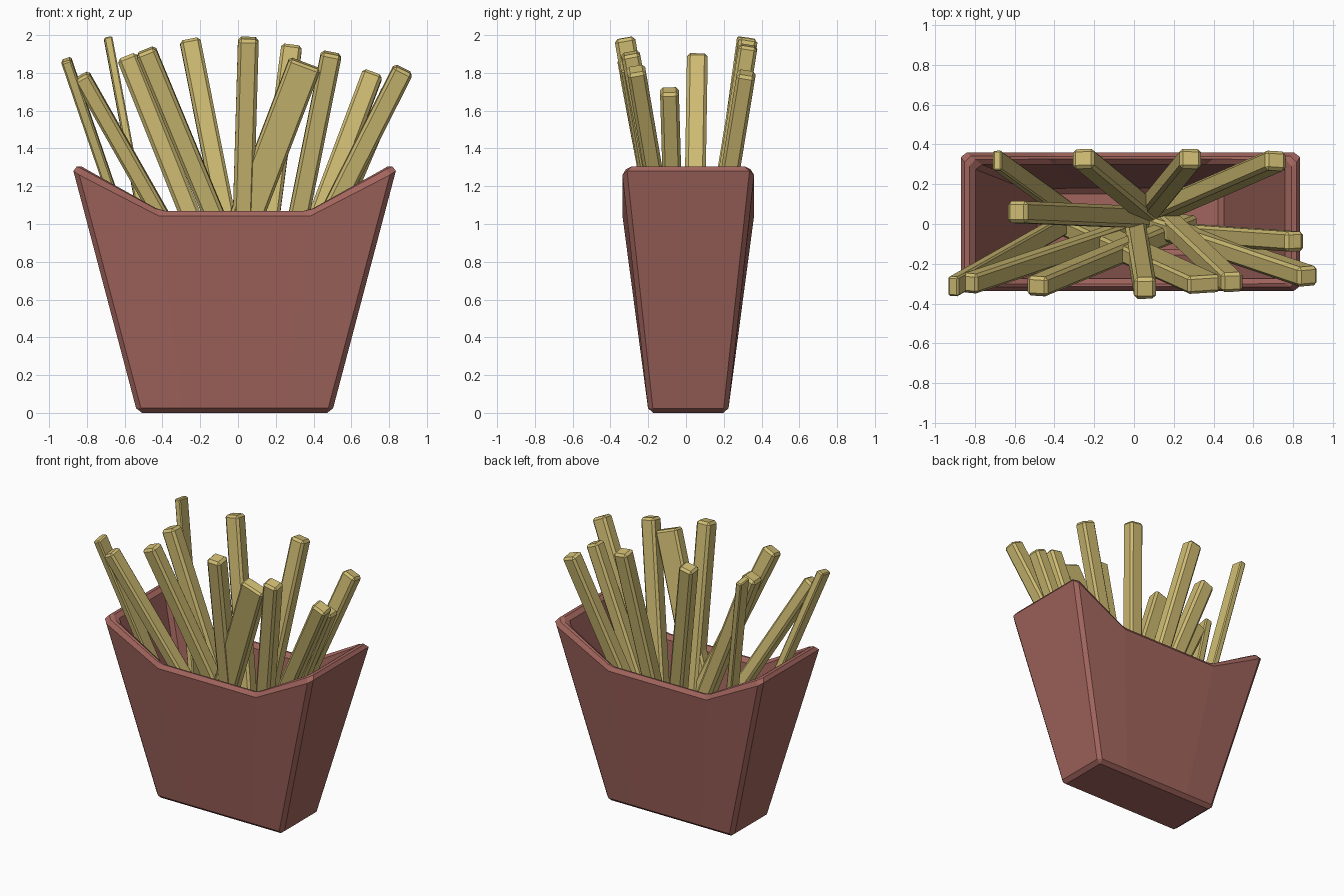
import bpy, bmesh
from mathutils import Vector, Matrix

if "Cube" in bpy.data.objects:
    bpy.data.objects.remove(bpy.data.objects["Cube"])


def material(name, color):
    m = bpy.data.materials.new(name)
    m.diffuse_color = (*color, 1)
    m.use_nodes = True
    m.node_tree.nodes["Principled BSDF"].inputs["Base Color"].default_value = m.diffuse_color
    return m


def finish(name, bm, mat, bevel):
    bmesh.ops.recalc_face_normals(bm, faces=bm.faces)
    me = bpy.data.meshes.new(name)
    bm.to_mesh(me)
    bm.free()
    me.materials.append(mat)
    ob = bpy.data.objects.new(name, me)
    bpy.context.collection.objects.link(ob)
    mod = ob.modifiers.new("chamfer", "BEVEL")
    mod.width, mod.segments = bevel, 1
    mod.limit_method, mod.angle_limit = "ANGLE", 0.45
    return ob


red = material("carton_red", (0.36, 0.13, 0.11))
gold = material("potato_gold", (0.62, 0.5, 0.17))

# Carton: tapered open box whose front and back rims dip in the middle
CX, CY = -0.018, 0.012
bm = bmesh.new()


def ring(hx, hy, mid, z, z_mid):
    pts = [(-hx, -hy, z), (-mid, -hy, z_mid), (mid, -hy, z_mid), (hx, -hy, z),
           (hx, hy, z), (mid, hy, z_mid), (-mid, hy, z_mid), (-hx, hy, z)]
    return [bm.verts.new((x + CX, y + CY, h)) for x, y, h in pts]


rings = [ring(0.515, 0.21, 0.27, 0, 0),
         ring(0.86, 0.352, 0.405, 1.305, 1.07),
         ring(0.785, 0.29, 0.385, 1.305, 1.07),
         ring(0.465, 0.165, 0.25, 0.06, 0.06)]
for a, b in zip(rings, rings[1:]):
    for i in range(8):
        j = (i + 1) % 8
        bm.faces.new((a[i], a[j], b[j], b[i]))
bm.faces.new(rings[0])
bm.faces.new(rings[-1])
finish("carton", bm, red, 0.025)

# Fries: top centre, foot (x, y) near the carton floor, width and depth
FRIES = [
    ((-0.91, -0.315, 1.87), (-0.30, 0.03), 0.055, 0.10),
    ((-0.83, -0.30, 1.785), (0.13, 0.02), 0.09, 0.10),
    ((-0.688, 0.32, 1.985), (-0.33, 0.06), 0.045, 0.10),
    ((-0.59, 0.06, 1.89), (0.13, 0.03), 0.11, 0.11),
    ((-0.49, -0.315, 1.92), (0.27, 0.0), 0.11, 0.10),
    ((-0.255, 0.33, 1.975), (0.12, 0.02), 0.11, 0.10),
    ((0.055, -0.325, 1.985), (0.0, 0.01), 0.11, 0.11),
    ((0.285, 0.33, 1.945), (0.04, 0.03), 0.11, 0.10),
    ((0.355, -0.305, 1.85), (-0.32, 0.0), 0.175, 0.09),
    ((0.495, -0.295, 1.905), (0.13, 0.05), 0.11, 0.10),
    ((0.715, 0.32, 1.80), (0.07, 0.04), 0.11, 0.10),
    ((0.81, -0.088, 1.71), (0.12, -0.04), 0.10, 0.10),
    ((0.877, -0.265, 1.82), (0.0, 0.03), 0.11, 0.10),
]
for n, (top, foot, w, d) in enumerate(FRIES, 1):
    top, foot = Vector(top), Vector((*foot, 0.09))
    axis = (top - foot).normalized()
    side = (Vector((1, 0, 0)) - axis * axis.x).normalized()
    rot = Matrix((side, axis.cross(side), axis)).transposed().to_4x4()
    size = Matrix.Diagonal((w, d, (top - foot).length, 1))
    bm = bmesh.new()
    bmesh.ops.create_cube(bm, size=1, matrix=Matrix.Translation((top + foot) / 2) @ rot @ size)
    finish(f"fry_{n}", bm, gold, min(w, d) * 0.16)
